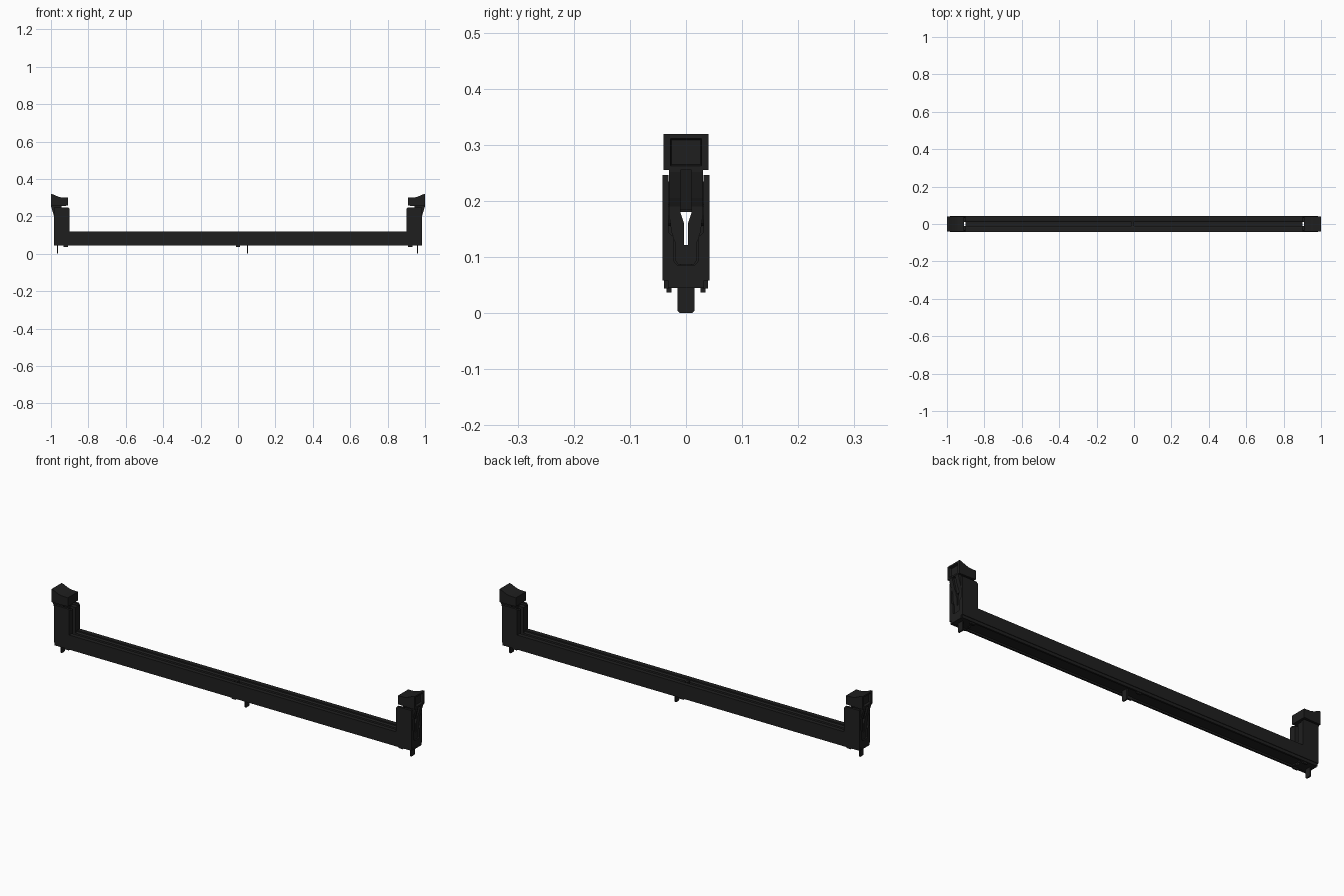
import bpy, bmesh, math
from mathutils import Vector

if "Cube" in bpy.data.objects:
    bpy.data.objects.remove(bpy.data.objects["Cube"])

black = bpy.data.materials.new("black plastic")
black.diffuse_color = (0.0135, 0.0135, 0.0135, 1)
black.use_nodes = True
black.node_tree.nodes["Principled BSDF"].inputs["Base Color"].default_value = black.diffuse_color


def finish(name, bm, mirror=""):
    bmesh.ops.recalc_face_normals(bm, faces=bm.faces)
    me = bpy.data.meshes.new(name)
    bm.to_mesh(me)
    bm.free()
    me.materials.append(black)
    ob = bpy.data.objects.new(name, me)
    bpy.context.collection.objects.link(ob)
    for ax in mirror:
        m = ob.modifiers.new("mirror " + ax, 'MIRROR')
        m.use_axis = [ax == c for c in "xyz"]
        m.use_mirror_merge = False
    return ob


def prism(name, pts, axis, a, b, mirror="", inset=None):
    """Extrude a 2D outline along an axis (the outline uses the other two in order)."""
    bm = bmesh.new()

    def place(p, t):
        v = list(p)
        v.insert("xyz".index(axis), t)
        return Vector(v)
    f = bm.faces.new([bm.verts.new(place(p, a)) for p in pts])
    ext = bmesh.ops.extrude_face_region(bm, geom=[f])
    for v in ext["geom"]:
        if isinstance(v, bmesh.types.BMVert):
            v.co += place((0, 0), b - a)
    bmesh.ops.recalc_face_normals(bm, faces=bm.faces)
    if inset:
        inset(bm)
    return finish(name, bm, mirror)


def box(name, x, y, z, mirror=""):
    return prism(name, [(x[0], y[0]), (x[1], y[0]), (x[1], y[1]), (x[0], y[1])],
                 'z', z[0], z[1], mirror)


# Long rail with card slot on top, stepped lower sides and recessed underside
half = [(0.010, 0.068), (0.010, 0.108), (0.020, 0.112), (0.020, 0.118), (0.042, 0.118),
        (0.042, 0.058), (0.039, 0.058), (0.039, 0.044), (0.030, 0.044), (0.030, 0.052)]
prism("slot_rail", half + [(-y, z) for y, z in reversed(half)], 'x', -0.902, 0.902)
box("slot_key", (-0.013, 0.001), (-0.011, 0.011), (0.066, 0.114))

# Tower side walls, with a lightly chamfered inner top corner
prism("tower_side", [(0.9, 0.058), (0.9, 0.238), (0.906, 0.246), (0.985, 0.246), (0.985, 0.058)],
      'y', 0.031, 0.042, "xy")
box("tower_foot", (0.9, 0.982), (0.029, 0.039), (0.044, 0.06), "xy")
# Inner jambs leave the card slot open
box("tower_jamb", (0.901, 0.932), (0.010, 0.032), (0.045, 0.235), "xy")
box("tower_floor", (0.913, 0.985), (-0.032, 0.032), (0.045, 0.085), "x")
# Lower outer wall, narrowing the opening round the latch tail
prism("tower_outer_wall", [(0.032, 0.08), (0.0, 0.08), (0.0, 0.086), (0.016, 0.086),
                           (0.021, 0.092), (0.021, 0.135), (0.032, 0.145)],
      'x', 0.955, 0.985, "xy")

# Latch body: inner plate with keyhole, outer plate with longer groove
rim = [(0.030, 0.26), (0.030, 0.175), (0.026, 0.145), (0.020, 0.128), (0.020, 0.095),
       (0.014, 0.087), (0, 0.087), (0, 0.122)]
key = [(0.004, 0.122), (0.004, 0.162), (0.010, 0.18)]
prism("latch_inner_plate", rim + key + [(0, 0.18), (0, 0.26)], 'x', 0.945, 0.962, "xy")
prism("latch_outer_plate", rim + key + [(0.010, 0.232), (0.006, 0.24), (0, 0.24), (0, 0.26)],
      'x', 0.962, 0.978, "xy")
# Pivot pins in the tower sides
prism("latch_pivot", [(0.955 + 0.02 * math.cos(i * math.pi / 8), 0.175 + 0.02 * math.sin(i * math.pi / 8))
                      for i in range(16)], 'y', 0.028, 0.037, "xy")
# Neck flaring out to the thumb pad
prism("latch_neck", [(0.956, 0.19), (0.978, 0.19), (0.985, 0.205), (0.999, 0.252),
                     (0.999, 0.262), (0.956, 0.262)], 'y', 0.010, 0.030, "xy")
prism("latch_neck_web", [(0.956, 0.185), (0.972, 0.185), (0.99, 0.262), (0.956, 0.262)],
      'y', -0.012, 0.012, "x")


# Thumb pad with recessed window on its outer face
def window(bm):
    face = max(bm.faces, key=lambda f: f.calc_center_median().x)
    bmesh.ops.inset_region(bm, faces=[face], thickness=0.011)
    for v in face.verts:
        v.co.y *= 0.86
    bmesh.ops.inset_region(bm, faces=[face], thickness=0.003, depth=-0.012)


prism("latch_thumb_pad", [(0.909, 0.257), (0.909, 0.300), (0.945, 0.301), (0.960, 0.305), (0.975, 0.311),
                          (0.990, 0.318), (1.0, 0.319), (1.0, 0.255), (0.957, 0.255)],
      'y', -0.040, 0.040, "x", window)

# Board locating pegs with tapered tips
for i, x in enumerate((-0.965, 0.05, 0.96)):
    prism("board_peg_%d" % (i + 1), [(-0.015, 0.06), (-0.015, 0.004), (-0.011, 0), (0.011, 0),
                                     (0.015, 0.004), (0.015, 0.06)], 'x', x - 0.003, x + 0.003)
# Small standoffs beneath the rail
for i, x in enumerate((-0.92, 0.0, 0.92)):
    box("standoff_%d" % (i + 1), (x - 0.012, x + 0.012), (0.026, 0.035), (0.037, 0.056), "y")
